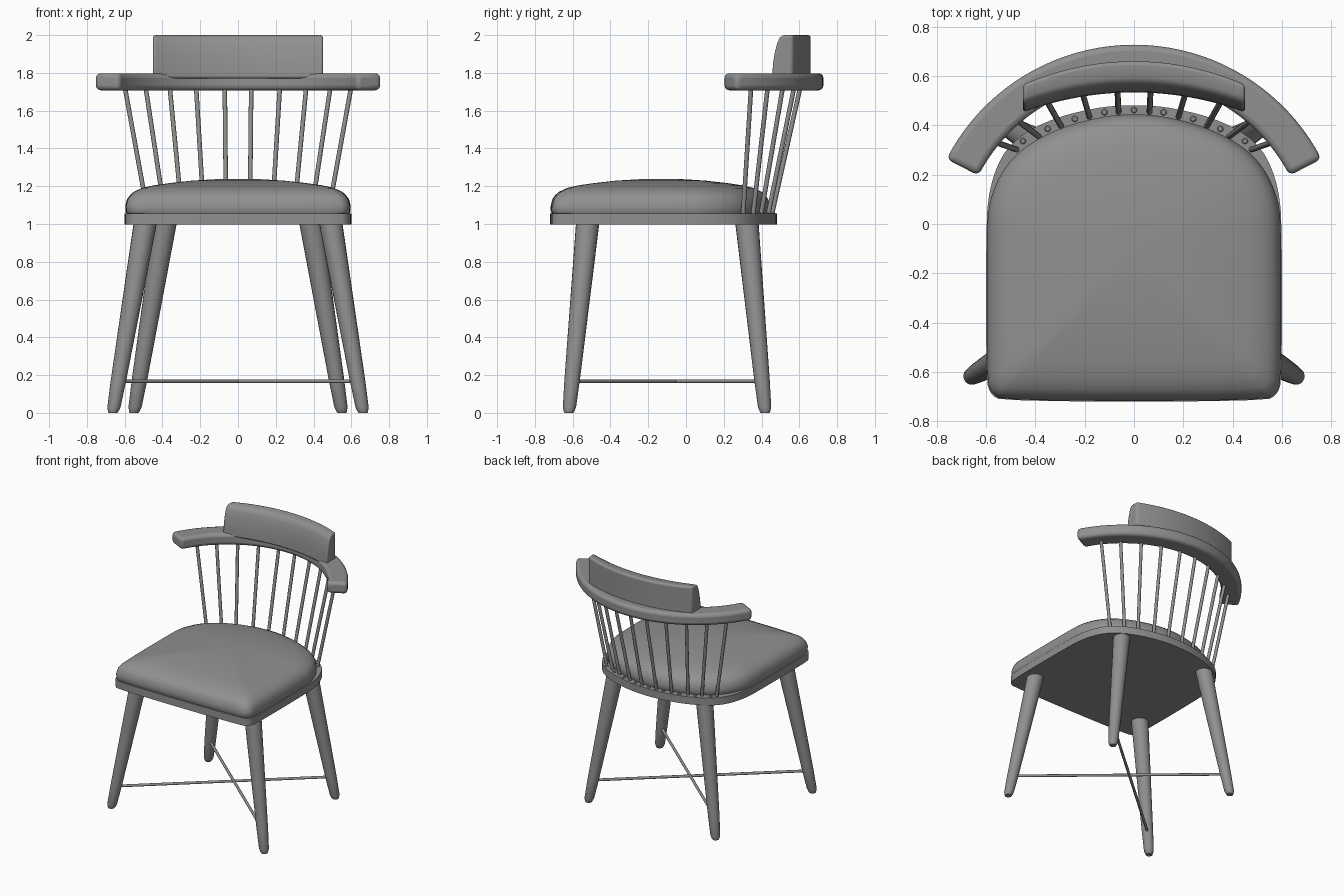
import bpy, bmesh, math
from mathutils import Vector

if "Cube" in bpy.data.objects:
    bpy.data.objects.remove(bpy.data.objects["Cube"])

grey = bpy.data.materials.new("dark_grey")
grey.diffuse_color = (0.28, 0.28, 0.28, 1)
grey.use_nodes = True
grey.node_tree.nodes["Principled BSDF"].inputs["Base Color"].default_value = grey.diffuse_color


def finish(bm, name, angle=35, bevel=0):
    bmesh.ops.recalc_face_normals(bm, faces=bm.faces)
    me = bpy.data.meshes.new(name)
    bm.to_mesh(me)
    bm.free()
    me.materials.append(grey)
    ob = bpy.data.objects.new(name, me)
    bpy.context.collection.objects.link(ob)
    if bevel:
        mod = ob.modifiers.new("round", 'BEVEL')
        mod.width, mod.segments = bevel, 3
        mod.limit_method, mod.angle_limit = 'ANGLE', math.radians(40)
    bpy.ops.object.select_all(action='DESELECT')
    ob.select_set(True)
    bpy.context.view_layer.objects.active = ob
    bpy.ops.object.shade_smooth_by_angle(angle=math.radians(angle))
    return ob


def loft(rings, name, **kw):
    """Skin closed rings of equal length and cap both ends."""
    bm = bmesh.new()
    vs = [[bm.verts.new(p) for p in r] for r in rings]
    n = len(rings[0])
    for a, b in zip(vs, vs[1:]):
        for i in range(n):
            bm.faces.new((a[i], a[(i + 1) % n], b[(i + 1) % n], b[i]))
    bm.faces.new(vs[0])
    bm.faces.new(vs[-1])
    return finish(bm, name, **kw)


def rod(name, a, b, stops, sides=16, flat=False):
    """Turned rod from a to b; stops are (fraction, radius)."""
    a, b = Vector(a), Vector(b)
    q = Vector((0, 0, 1)).rotation_difference(b - a)
    if flat:
        q.identity()
    rings = []
    for t, r in stops:
        c = a.lerp(b, t)
        rings.append([c + q @ Vector((r * math.cos(k * math.tau / sides),
                                      r * math.sin(k * math.tau / sides), 0))
                      for k in range(sides)])
    return loft(rings, name)


# Seat outline: right half mirrored, then corners cut smooth
half = [(0.53, -0.72), (0.585, -0.69), (0.6, -0.62), (0.6, 0.0), (0.588, 0.13),
        (0.555, 0.24), (0.505, 0.32), (0.42, 0.385), (0.3, 0.437), (0.15, 0.472),
        (0.05, 0.481)]
outline = half + [(-x, y) for x, y in reversed(half)]
for _ in range(2):
    cut = []
    for i, p in enumerate(outline):
        q = outline[(i + 1) % len(outline)]
        for t in (0.25, 0.75):
            cut.append((p[0] + (q[0] - p[0]) * t, p[1] + (q[1] - p[1]) * t))
    outline = cut

# Seat board
loft([[(x, y, z) for x, y in outline] for z in (0.997, 1.055)], "seat_board")

# Domed cushion, drawn in at the back to clear the spindles
inner = [(x * (1 - 0.7 * y * y), y * 0.93) if y > 0 else (x, y) for x, y in outline]
dome = [(0.98, 1.05), (0.993, 1.065), (0.995, 1.095), (0.98, 1.13), (0.955, 1.152),
        (0.92, 1.17), (0.85, 1.19), (0.75, 1.204), (0.6, 1.217), (0.4, 1.23),
        (0.2, 1.237), (0.03, 1.239)]
loft([[(x * s, -0.13 + (y + 0.13) * s, z) for x, y in inner] for s, z in dome],
     "seat_cushion", angle=60)

# Curved arm rail
rings = []
for i in range(41):
    a = math.radians(27.3 + 125.4 * i / 40)
    rings.append([(r * math.cos(a), -0.129 + r * math.sin(a), z)
                  for r, z in ((0.71, 1.708), (0.856, 1.708), (0.856, 1.798), (0.71, 1.798))])
loft(rings, "arm_rail", bevel=0.024)

# Crest block on top of the rail
rings = []
for i in range(25):
    x = -0.45 + 0.9 * i / 24
    yf = 0.533 - 1.295 + math.sqrt(1.295 ** 2 - x * x)
    yb = 0.66 - 1.113 + math.sqrt(1.113 ** 2 - x * x)
    sec = [(yf, 1.77), (yf + 0.004, 1.85), (yf + 0.014, 1.91), (yf + 0.027, 1.96),
           (yf + 0.04, 1.988), (yf + 0.06, 2.0), (yb, 2.0), (yb, 1.77)]
    rings.append([(x, y, z) for y, z in sec])
loft(rings, "crest", bevel=0.014)

# Spindles and the small pegs between them
pairs = [(0.063, 0.07), (0.18, 0.222), (0.295, 0.362), (0.385, 0.49), (0.475, 0.6)]
for side in (-1, 1):
    for xb, xt in pairs:
        rod("spindle", (side * xb, 0.455 - 0.68 * xb * xb, 1.04),
            (side * xt, 0.61 - 0.736 * xt * xt, 1.73), [(0, 0.012), (1, 0.012)], 12)
for x in (-0.45, -0.35, -0.24, -0.12, 0, 0.12, 0.24, 0.35, 0.45):
    y = 0.462 - 0.62 * x * x
    rod("peg", (x, y, 1.05), (x, y, 1.061), [(0, 0.013), (0.7, 0.013), (1, 0.009)], 10)

# Tapered splayed legs with small feet
stops = [(0, 0.024), (0.008, 0.028), (0.03, 0.035), (0.17, 0.041), (1, 0.062)]
for side in (-1, 1):
    rod("front_leg", (side * 0.662, -0.62, 0), (side * 0.49, -0.52, 1.01), stops, 20, True)
    rod("back_leg", (side * 0.55, 0.419, 0), (side * 0.385, 0.322, 1.01), stops, 20, True)
    # Diagonal stretcher
    rod("stretcher", (side * 0.635, -0.602, 0.167), (-side * 0.523, 0.4, 0.167),
        [(0, 0.01), (1, 0.01)], 12)
